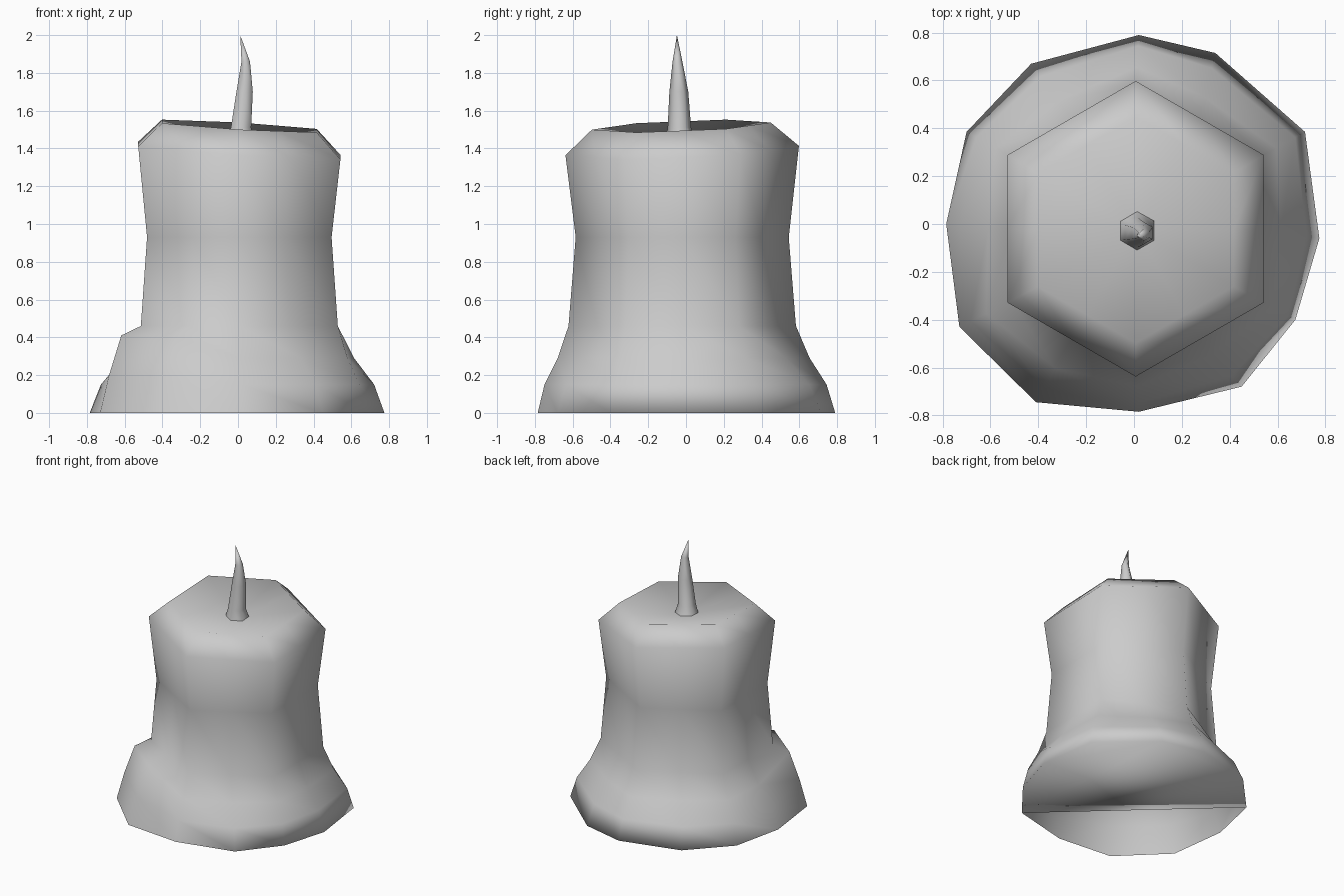
import bpy, bmesh
from math import radians, cos, sin
from mathutils import Vector

cube = bpy.data.objects.get("Cube")
if cube:
    bpy.data.objects.remove(cube)

wax = bpy.data.materials.new("plain grey")
wax.use_nodes = True
wax.diffuse_color = (0.6, 0.6, 0.6, 1)
wax.node_tree.nodes["Principled BSDF"].inputs["Base Color"].default_value = (0.6, 0.6, 0.6, 1)


def finish(bm, name):
    bmesh.ops.recalc_face_normals(bm, faces=bm.faces)
    for f in bm.faces:
        f.smooth = True
    mesh = bpy.data.meshes.new(name)
    bm.to_mesh(mesh)
    bm.free()
    mesh.materials.append(wax)
    obj = bpy.data.objects.new(name, mesh)
    bpy.context.collection.objects.link(obj)
    return obj


def add_ring(bm, points):
    return [bm.verts.new(p) for p in points]


def bridge(bm, a, b):
    n = len(a)
    for i in range(n):
        j = (i + 1) % n
        bm.faces.new((a[i], a[j], b[j], b[i]))


def cap(bm, ring, point):
    tip = bm.verts.new(point)
    for i in range(len(ring)):
        bm.faces.new((ring[i], ring[(i + 1) % len(ring)], tip))


def hexagon(center, radius, z, tilt=(0, 0), mids=True):
    """Hexagon with a corner at the back, clockwise, optionally with edge midpoints."""
    pts = []
    for k in range(6):
        a = radians(90 - 60 * k)
        x, y = center[0] + radius * cos(a), center[1] + radius * sin(a)
        pts.append(Vector((x, y, z + tilt[0] * x + tilt[1] * y)))
    if not mids:
        return pts
    full = []
    for k in range(6):
        full += [pts[k], (pts[k] + pts[(k + 1) % 6]) / 2]
    return full


# Candle: uneven melted foot
foot = [(0.02, 0.79), (0.34, 0.715), (0.715, 0.385), (0.775, -0.06),
        (0.675, -0.4), (0.45, -0.68), (0.02, -0.785), (-0.41, -0.745),
        (-0.73, -0.43), (-0.785, 0), (-0.7, 0.385), (-0.43, 0.67)]
axis = (0.007, -0.02)
bm = bmesh.new()
waist = hexagon(axis, 0.602, 0.46)
rim, low, high = [], [], []
for k, (x, y) in enumerate(foot):
    outer, inner = Vector((x, y, 0)), waist[k]
    bulge = k in (7, 8)          # thick drip on one corner
    rim.append(outer)
    p = outer.lerp(inner, 0.22)
    p.z = 0.2 if bulge else 0.15
    low.append(p)
    p = outer.lerp(inner, 0.52 if bulge else 0.65)
    p.z = 0.41 if bulge else 0.29
    high.append(p)

# Candle: six-sided body with a tilted shoulder and top edge
levels = [rim, low, high, waist,
          hexagon(axis, 0.564, 0.93),
          hexagon(axis, 0.618, 1.39, (-0.065, 0.04)),
          hexagon((0.007, -0.025), 0.473, 1.52, (-0.06, 0.04))]
rings = [add_ring(bm, pts) for pts in levels]
for a, b in zip(rings, rings[1:]):
    bridge(bm, a, b)
cap(bm, rings[-1], (0.01, -0.025, 1.43))

# Underside, open beneath the drip
bm.faces.new([rings[0][k % 12] for k in range(10, 18)])
finish(bm, "candle_body")

# Wick: curved, tapering to a point
bm = bmesh.new()
wick = [add_ring(bm, hexagon((x, y), r, z, mids=False)) for x, y, r, z in (
    (0.012, -0.025, 0.088, 1.42), (0.016, -0.035, 0.062, 1.51),
    (0.035, -0.038, 0.05, 1.7), (0.041, -0.045, 0.026, 1.86))]
for a, b in zip(wick, wick[1:]):
    bridge(bm, a, b)
cap(bm, wick[-1], (0.012, -0.048, 2.0))
finish(bm, "wick")
